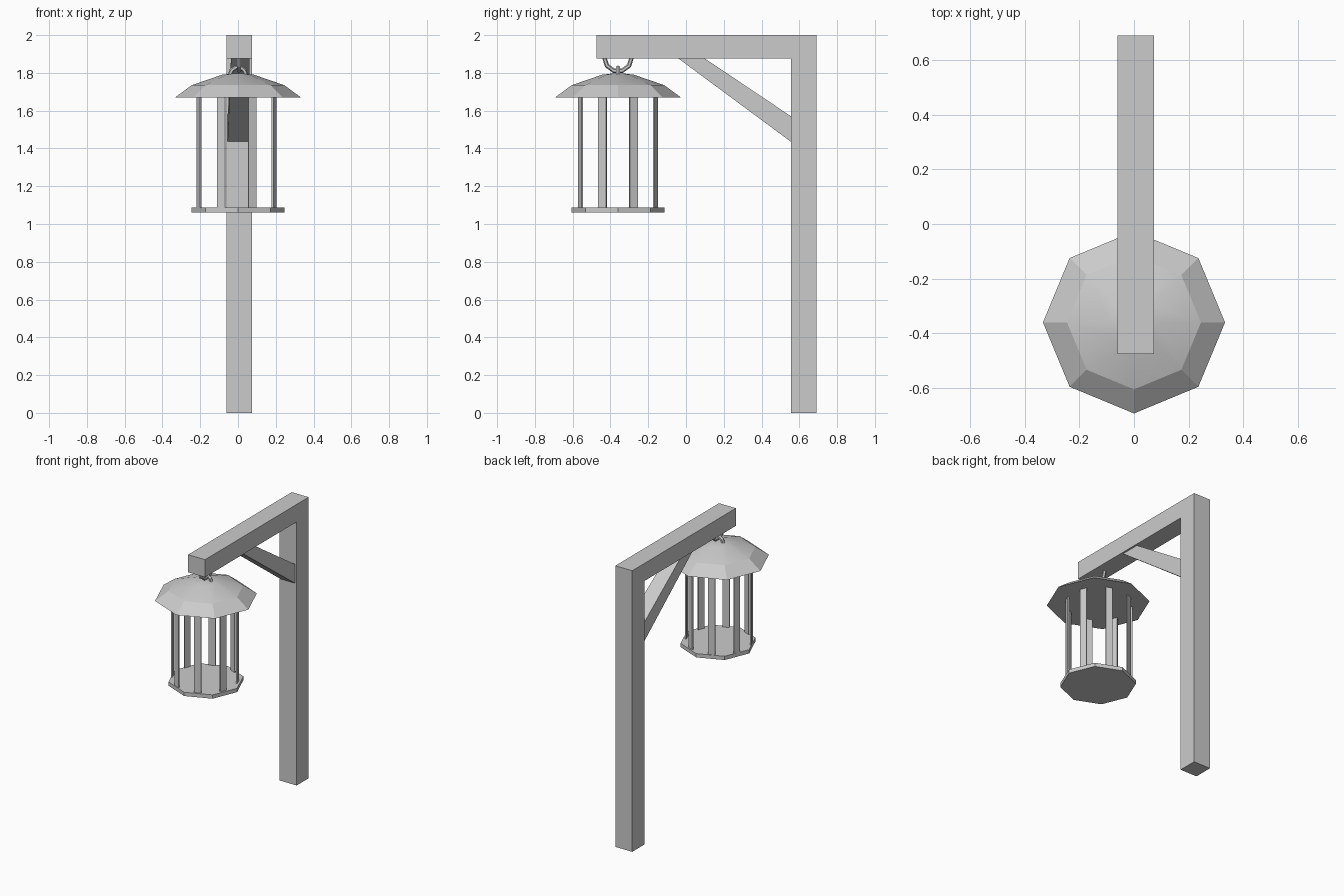
import bpy, bmesh, math
from mathutils import Matrix, Vector

if "Cube" in bpy.data.objects:
    bpy.data.objects.remove(bpy.data.objects["Cube"])

CX, CY = 0.0, -0.36          # lantern axis
X0, X1 = -0.06, 0.073        # timber width


def finish(name, bm):
    bmesh.ops.recalc_face_normals(bm, faces=bm.faces)
    me = bpy.data.meshes.new(name)
    bm.to_mesh(me)
    bm.free()
    ob = bpy.data.objects.new(name, me)
    bpy.context.collection.objects.link(ob)
    return ob


def prism(name, profile, x_ranges):
    """Closed y-z profile spanned between a left and right x at each point."""
    bm = bmesh.new()
    left = [bm.verts.new((r[0], y, z)) for (y, z), r in zip(profile, x_ranges)]
    right = [bm.verts.new((r[1], y, z)) for (y, z), r in zip(profile, x_ranges)]
    n = len(profile)
    bm.faces.new(left)
    bm.faces.new(right[::-1])
    for i in range(n):
        j = (i + 1) % n
        bm.faces.new((left[i], right[i], right[j], left[j]))
    return finish(name, bm)


def octagon_stack(name, rings, smooth_rows=()):
    """Stacked octagons (radius, z), corners on the axes, capped at both ends."""
    bm = bmesh.new()
    rows = []
    for r, z in rings:
        rows.append([bm.verts.new((CX + r * math.cos(k * math.pi / 4),
                                   CY + r * math.sin(k * math.pi / 4), z))
                     for k in range(8)])
    for row, (a, b) in enumerate(zip(rows, rows[1:])):
        for i in range(8):
            j = (i + 1) % 8
            f = bm.faces.new((a[i], a[j], b[j], b[i]))
            f.smooth = row in smooth_rows
    bm.faces.new(rows[0][::-1])
    bm.faces.new(rows[-1]).smooth = bool(smooth_rows)
    return finish(name, bm)


def half_ring(name, center, radius, tube, side, down, sides=6, steps=5):
    """Low-poly half link in the plane of the side and down vectors."""
    bm = bmesh.new()
    side, down, center = Vector(side), Vector(down), Vector(center)
    across = side.cross(down)
    rows = []
    for i in range(steps + 1):
        a = math.pi * i / steps
        out = side * math.cos(a) + down * math.sin(a)
        rows.append([bm.verts.new(center + out * radius + tube * (
            out * math.cos(t) + across * math.sin(t)))
            for t in (2 * math.pi * k / sides for k in range(sides))])
    for a, b in zip(rows, rows[1:]):
        for i in range(sides):
            j = (i + 1) % sides
            bm.faces.new((a[i], a[j], b[j], b[i]))
    bm.faces.new(rows[0])
    bm.faces.new(rows[-1][::-1])
    return finish(name, bm)


# Post and overhanging arm in one L-shaped piece
prism("post_and_arm",
      [(0.555, 0), (0.69, 0), (0.69, 2), (-0.475, 2), (-0.475, 1.875), (0.555, 1.875)],
      [(X0, X1)] * 6)

# Diagonal brace, slightly twisted
prism("brace", [(-0.04, 1.876), (0.10, 1.876), (0.556, 1.57), (0.556, 1.435)],
      [(-0.037, 0.06), (-0.037, 0.06), (-0.055, 0.06), (-0.055, 0.06)])

# Lantern roof and floor
octagon_stack("lantern_roof",
              [(0.333, 1.67), (0.245, 1.735), (0.085, 1.79), (0.03, 1.797)],
              smooth_rows=(1, 2))
octagon_stack("lantern_floor", [(0.245, 1.06), (0.245, 1.087)])

# Eight flat bars, one per octagon side
bm = bmesh.new()
for k in range(8):
    a = math.radians(22.5 + 45 * k)
    m = (Matrix.Translation((CX - 0.007, CY, 1.378)) @ Matrix.Rotation(a, 4, 'Z')
         @ Matrix.Translation((0.215, 0, 0)) @ Matrix.Diagonal((0.009, 0.046, 0.59, 1)))
    bmesh.ops.create_cube(bm, size=1, matrix=m)
finish("lantern_bars", bm)

# Interlocking half links between arm and roof
half_ring("arm_link", (0.005, CY, 1.88), 0.072, 0.012, (0, 1, 0), (0, 0, -1))
half_ring("roof_link", (0, CY, 1.788), 0.042, 0.012, (1, 0, 0), (0, 0, 1))
